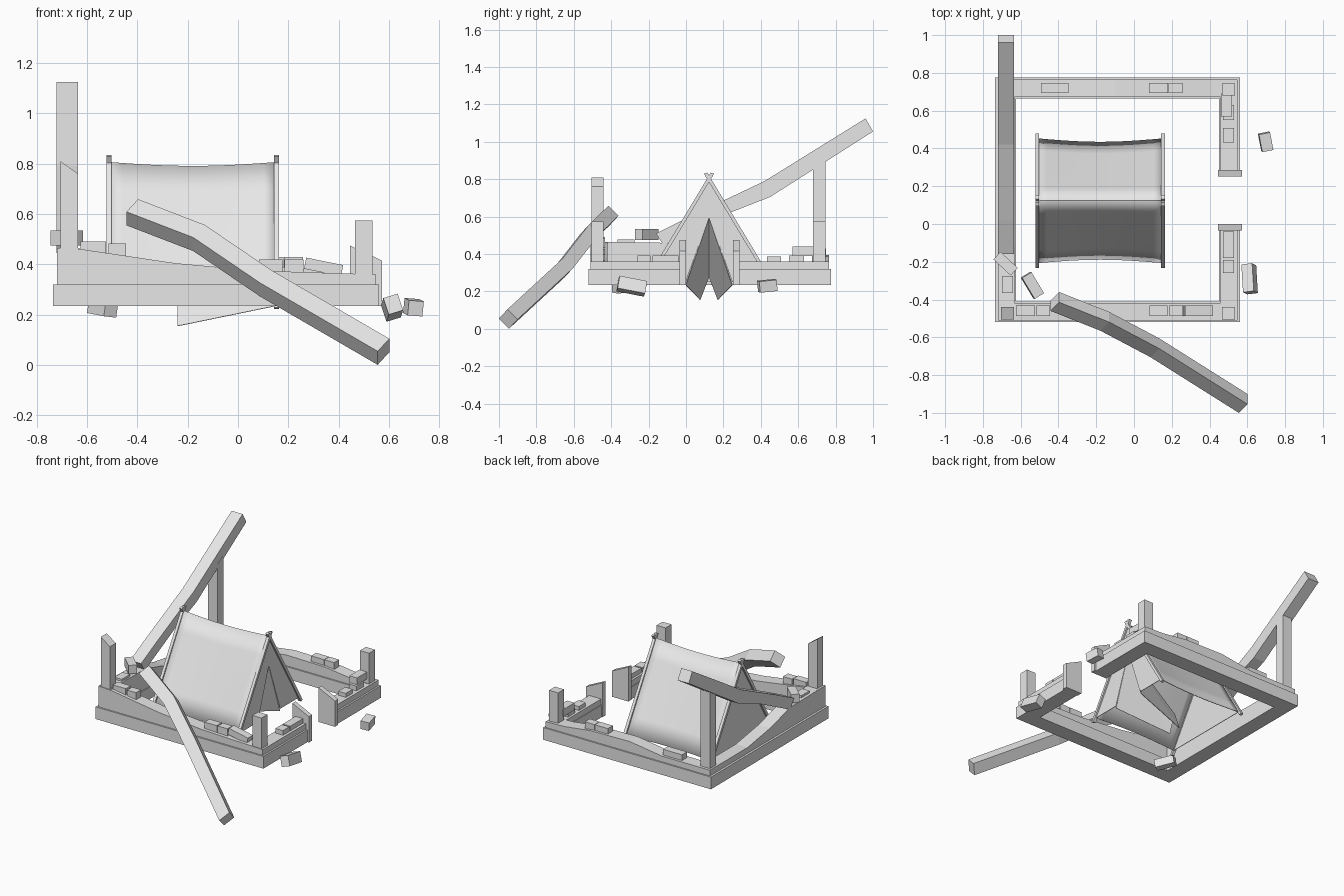
import bpy
import bmesh
from math import sin, pi
from mathutils import Vector, Euler

old = bpy.data.objects.get("Cube")
if old:
    bpy.data.objects.remove(old, do_unlink=True)

stone = bpy.data.materials.new("plain grey")
stone.use_nodes = True
stone.diffuse_color = (0.8, 0.8, 0.8, 1)
stone.node_tree.nodes["Principled BSDF"].inputs["Base Color"].default_value = (0.8, 0.8, 0.8, 1)


def make(name, verts, faces, thick=0):
    me = bpy.data.meshes.new(name)
    me.from_pydata([tuple(v) for v in verts], [], faces)
    bm = bmesh.new()
    bm.from_mesh(me)
    bmesh.ops.recalc_face_normals(bm, faces=bm.faces)
    bm.to_mesh(me)
    bm.free()
    me.materials.append(stone)
    ob = bpy.data.objects.new(name, me)
    bpy.context.scene.collection.objects.link(ob)
    if thick:
        mod = ob.modifiers.new("thickness", "SOLIDIFY")
        mod.thickness = thick
        mod.offset = 0
    return ob


def loft(name, rings):
    """Join equal closed rings of points into a capped solid."""
    n, m = len(rings[0]), len(rings)
    faces = [(r * n + i, r * n + (i + 1) % n, (r + 1) * n + (i + 1) % n, (r + 1) * n + i)
             for r in range(m - 1) for i in range(n)]
    faces += [tuple(range(n)), tuple(range((m - 1) * n, m * n))]
    return make(name, [p for ring in rings for p in ring], faces)


def prism(name, profile, axis, a, b):
    """Extrude a (side, z) profile along x or y."""
    if axis == "x":
        return loft(name, [[(t, s, z) for s, z in profile] for t in (a, b)])
    return loft(name, [[(s, t, z) for s, z in profile] for t in (a, b)])


def box(name, x0, x1, y0, y1, z0, z1):
    return prism(name, [(x0, z0), (x1, z0), (x1, z1), (x0, z1)], "y", y0, y1)


def wall(name, top, axis, a, b):
    """Broken wall: the given top line over a level foot."""
    foot = 0.31
    return prism(name, [(top[0][0], foot)] + top + [(top[-1][0], foot)], axis, a, b)


def brick(name, centre, size, rot=(0, 0, 0)):
    r, c = Euler(rot).to_matrix(), Vector(centre)
    rings = [[c + r @ Vector((size[0] * i, size[1] * j, size[2] * k)) / 2
              for i, j in ((-1, -1), (1, -1), (1, 1), (-1, 1))] for k in (-1, 1)]
    return loft(name, rings)


# Foundation, open on the right side
W, E, S, N = -0.735, 0.56, -0.52, 0.775
B0, B1, T = 0.235, 0.32, 0.11
box("front_foundation", W, E, S, S + T, B0, B1)
box("back_foundation", W, E, N - T, N, B0, B1)
box("left_end_foundation", W, W + T, S + T, N - T, B0, B1)
box("entry_foundation_front", E - T, E, S + T, -0.02, B0, B1)
box("entry_foundation_back", E - T, E, 0.27, N - T, B0, B1)

# Crumbled walls
wall("front_wall", [(-0.72, 0.465), (-0.62, 0.46), (-0.25, 0.405), (0.08, 0.375), (0.548, 0.36)],
     "y", -0.51, -0.42)
wall("back_wall", [(-0.72, 0.36), (-0.35, 0.36), (-0.1, 0.395), (0.2, 0.39), (0.4, 0.365), (0.548, 0.36)],
     "y", 0.675, 0.765)
wall("side_wall", [(-0.5, 0.465), (-0.12, 0.46), (0.1, 0.40), (0.35, 0.36), (0.76, 0.36)],
     "x", -0.72, -0.63)
wall("entry_wall_front", [(-0.5, 0.36), (-0.02, 0.36)], "x", 0.455, 0.548)
wall("entry_wall_back", [(0.27, 0.36), (0.76, 0.36)], "x", 0.455, 0.548)

# Door slabs with slanted tops
for label, y in (("front", -0.035), ("back", 0.252)):
    prism("door_slab_" + label, [(0.445, 0.235), (0.572, 0.235), (0.572, 0.415), (0.445, 0.475)],
          "y", y, y + 0.034)

# Corner posts
box("front_entry_post", 0.465, 0.535, -0.505, -0.44, 0.3, 0.575)
box("back_entry_post", 0.465, 0.535, 0.68, 0.745, 0.3, 0.575)
prism("broken_post", [(-0.705, 0.3), (-0.635, 0.3), (-0.635, 0.76), (-0.705, 0.81)], "y", -0.505, -0.44)
prism("beam_post", [(0.68, 0.3), (0.745, 0.3), (0.745, 0.92), (0.68, 0.88)], "x", -0.707, -0.635)

# Bent beam leaning on its post
prism("leaning_beam", [(-0.16, 0.51), (0.02, 0.60), (0.42, 0.79), (0.96, 1.125), (1.0, 1.055),
                       (0.45, 0.705), (0.22, 0.615), (-0.12, 0.445)], "x", -0.721, -0.636)

# Fallen beam swept along a bent path
u, v = Vector((0.023, 0.023, 0.025)), Vector((0, -0.027, 0.027))
path = [(-0.42, -0.41, 0.607), (-0.155, -0.515, 0.505), (0.11, -0.655, 0.325), (0.578, -0.95, 0.053)]
loft("fallen_beam", [[Vector(p) + u + v, Vector(p) + u - v, Vector(p) - u - v, Vector(p) - u + v]
                     for p in path])

# Loose bricks lying on the walls
for i, (x, y, z, length) in enumerate([
        (-0.42, 0.72, 0.375, 0.145), (0.13, 0.72, 0.405, 0.1), (0.22, 0.72, 0.405, 0.075),
        (-0.575, -0.46, 0.465, 0.1), (-0.48, -0.46, 0.458, 0.07),
        (0.13, -0.46, 0.395, 0.095), (0.222, -0.46, 0.395, 0.075)]):
    brick(f"wall_brick_{i}", (x, y, z), (length, 0.055, 0.05))
brick("tilted_brick", (0.34, -0.46, 0.39), (0.15, 0.055, 0.045), (0, 0.2, 0))
for i, (x, y, z, length) in enumerate([
        (-0.67, -0.32, 0.455, 0.09), (0.5, 0.47, 0.365, 0.075), (0.5, 0.59, 0.37, 0.08),
        (0.5, -0.225, 0.37, 0.07), (0.5, -0.11, 0.37, 0.14)]):
    brick(f"side_brick_{i}", (x, y, z), (0.058, length, 0.045))
brick("stacked_brick", (0.49, 0.63, 0.415), (0.058, 0.12, 0.05))
brick("turned_brick", (-0.68, -0.21, 0.505), (0.125, 0.055, 0.06), (0, 0, -0.75))

# Bricks fallen outside and inside
brick("fallen_brick_inside", (-0.538, -0.325, 0.225), (0.058, 0.13, 0.055), (0.1, 0.1, 0.55))
brick("fallen_brick_front", (0.612, -0.29, 0.228), (0.06, 0.15, 0.07), (-0.2, -0.3, 0.12))
brick("fallen_brick_back", (0.697, 0.435, 0.23), (0.06, 0.095, 0.06), (0.1, 0.08, 0.2))

# Tent cloth with a sagging ridge and drawn-in hems
X0, X1, RY, RZ = -0.507, 0.15, 0.123, 0.805
NX, NV = 14, 5
for label, side in (("front", -1), ("back", 1)):
    verts, faces = [], []
    for i in range(NX + 1):
        bow = sin(pi * i / NX)
        for j in range(NV + 1):
            t = j / NV
            verts.append((X0 + (X1 - X0) * i / NX,
                          RY + side * t * (0.328 - 0.018 * bow),
                          RZ - 0.555 * t - 0.015 * bow * (1 - t)))
    for i in range(NX):
        for j in range(NV):
            a = i * (NV + 1) + j
            faces.append((a, a + 1, a + NV + 2, a + NV + 1))
    cloth = make("tent_cloth_" + label, verts, faces, 0.005)
    for poly in cloth.data.polygons:
        poly.use_smooth = True

    # Entry gable beside the opening, and the flap folded inward
    make("entry_gable_" + label,
         [(X1, RY, RZ), (X1, RY + side * 0.328, 0.25), (X1, RY + side * 0.125, 0.25), (X1, RY, 0.6)],
         [(0, 1, 2, 3)], 0.004)
    make("tent_flap_" + label,
         [(X1, RY, 0.6), (X1, RY + side * 0.125, 0.235),
          (-0.24, RY + side * 0.048, 0.155), (-0.24, RY, 0.28)],
         [(0, 1, 2), (0, 2, 3)], 0.004)

    # Crossed poles at both ends
    for end, x in (("far", -0.512), ("entry", 0.153)):
        top, foot = (RY - side * 0.018, 0.835), (RY + side * 0.348, 0.222)
        w = side * 0.009
        prism(f"tent_pole_{end}_{label}",
              [(top[0] - w, top[1] - 0.006), (top[0] + w, top[1]),
               (foot[0] + w, foot[1] + 0.006), (foot[0] - w, foot[1])], "x", x - 0.01, x + 0.01)

make("far_gable", [(X0, RY, RZ), (X0, RY - 0.328, 0.25), (X0, RY + 0.328, 0.25)], [(0, 1, 2)], 0.004)
